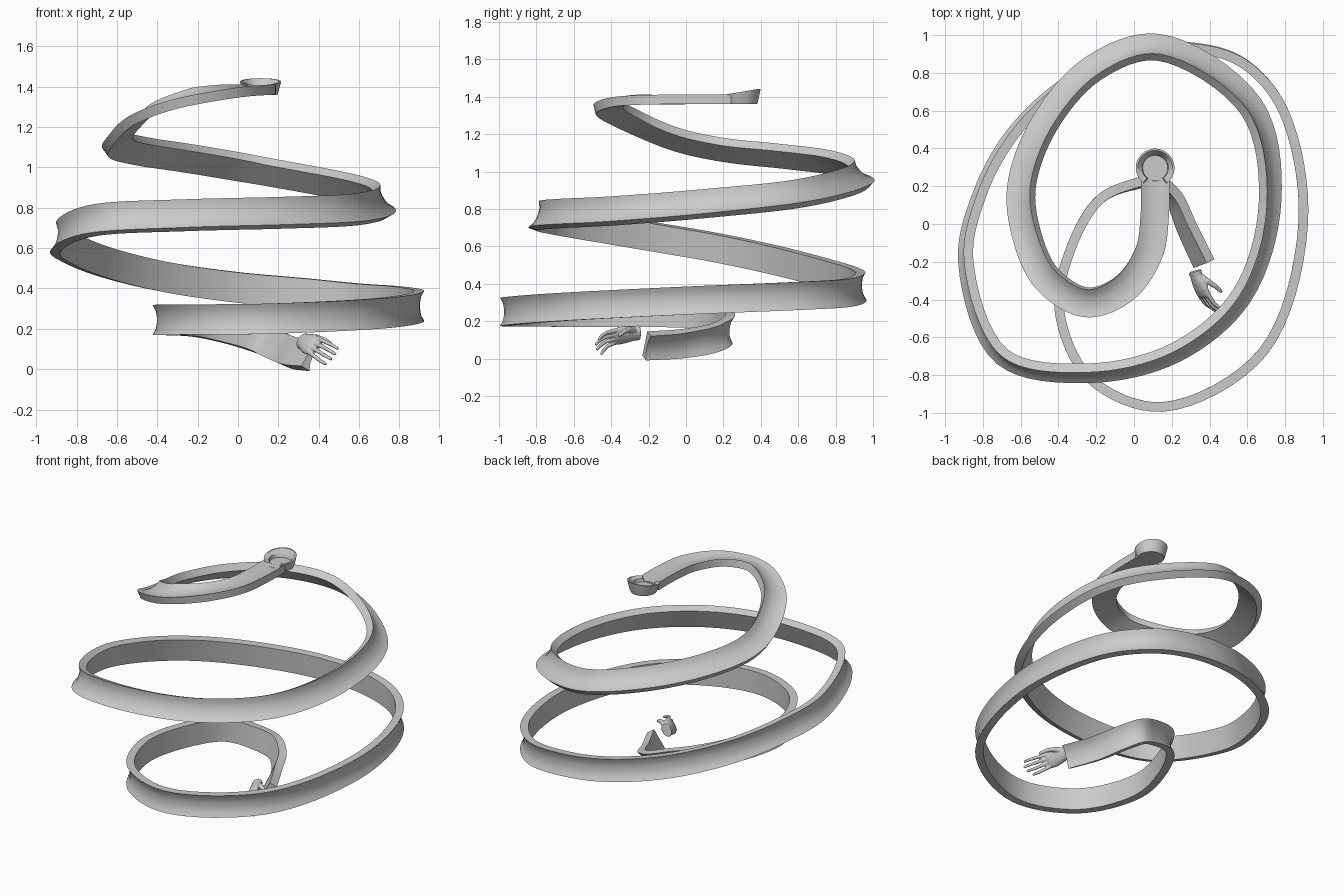
import bpy, bmesh, math
from mathutils import Vector

if "Cube" in bpy.data.objects:
    bpy.data.objects.remove(bpy.data.objects["Cube"])


def make(name, verts, faces, angle=30):
    me = bpy.data.meshes.new(name)
    me.from_pydata([tuple(v) for v in verts], [], faces)
    bm = bmesh.new()
    bm.from_mesh(me)
    bmesh.ops.recalc_face_normals(bm, faces=bm.faces)
    bm.to_mesh(me)
    bm.free()
    ob = bpy.data.objects.new(name, me)
    bpy.context.collection.objects.link(ob)
    bpy.ops.object.select_all(action='DESELECT')
    ob.select_set(True)
    bpy.context.view_layer.objects.active = ob
    bpy.ops.object.shade_smooth_by_angle(angle=math.radians(angle))
    return ob


def loft(rings, base=0):
    # skin equal-sized rings, capped at both ends
    n = len(rings[0])
    verts = [v for r in rings for v in r]
    faces = [tuple(base + k for k in range(n)),
             tuple(base + (len(rings) - 1) * n + k for k in range(n))]
    for i in range(len(rings) - 1):
        for k in range(n):
            a, b = base + i * n + k, base + i * n + (k + 1) % n
            faces.append((a, b, b + n, a + n))
    return verts, faces


def spline(pts, steps):
    # centripetal Catmull-Rom through the points
    P = [Vector(p) for p in pts]
    P = [2 * P[0] - P[1]] + P + [2 * P[-1] - P[-2]]
    out = []
    for i in range(1, len(P) - 2):
        a, b, c, d = P[i - 1:i + 3]
        t1 = max((b - a).xyz.length, 1e-4) ** .5
        t2 = t1 + max((c - b).xyz.length, 1e-4) ** .5
        t3 = t2 + max((d - c).xyz.length, 1e-4) ** .5
        for s in range(steps):
            t = t1 + (t2 - t1) * s / steps
            A1 = a + (b - a) * (t / t1)
            A2 = b + (c - b) * ((t - t1) / (t2 - t1))
            A3 = c + (d - c) * ((t - t2) / (t3 - t2))
            B1 = A1 + (A2 - A1) * (t / t2)
            B2 = A2 + (A3 - A2) * ((t - t1) / (t3 - t1))
            out.append(B1 + (B2 - B1) * ((t - t1) / (t2 - t1)))
    return out + [P[-2]]


# Spiral ribbon: x, y, z and twist in degrees along the centre line
path = [
    (.37, -.21, .068, -30), (.28, -.02, .08, -26), (.205, .15, .11, -18),
    (.12, .225, .15, -8), (0, .21, .19, -3), (-.18, .13, .232, 0),
    (-.33, -.12, .243, 0), (-.395, -.45, .244, 0), (-.235, -.815, .246, 0),
    (.15, -.968, .25, 0), (.68, -.68, .275, 0), (.895, 0, .31, 0),
    (.79, .6, .335, 0), (.58, .85, .35, 1), (.33, .93, .375, 2),
    (0, .91, .405, 4), (-.35, .75, .455, 6), (-.64, .48, .525, 8),
    (-.82, .15, .595, 9), (-.89, -.2, .655, 12), (-.7, -.7, .74, 18),
    (-.25, -.79, .763, 22), (.22, -.68, .775, 24), (.57, -.38, .79, 26),
    (.72, .12, .83, 30), (.62, .62, .885, 38), (.13, .935, .98, 45),
    (-.22, .82, 1.04, 48), (-.48, .52, 1.08, 50), (-.595, .2, 1.115, 54),
    (-.57, -.05, 1.17, 60), (-.46, -.29, 1.27, 68), (-.25, -.415, 1.345, 76),
    (-.05, -.34, 1.377, 85), (.08, -.15, 1.384, 90), (.11, .05, 1.385, 90),
    (.113, .24, 1.385, 90)]
# flat inside, hollowed outside
section = [(-.025, -.075), (.026, -.075), (.010, -.045), (.005, -.015),
           (.005, .015), (.010, .045), (.026, .075), (-.025, .075)]
line = spline(path, 8)
rings = []
for i, p in enumerate(line):
    T = (line[min(i + 1, len(line) - 1)] - line[max(i - 1, 0)]).xyz.normalized()
    out = Vector((T.y, -T.x, 0)).normalized()
    up = out.cross(T)
    c, s = math.cos(math.radians(p.w)), math.sin(math.radians(p.w))
    rings.append([p.xyz + (out * c + up * s) * u + (up * c - out * s) * v
                  for u, v in section])
make("spiral_ribbon", *loft(rings))

# Dished end cup with a rim that opens toward the ribbon
N = 64
cx, cy = .112, .297
prof = []
for k in range(N):
    a = 2 * math.pi * k / N
    gap = math.cos(a + math.pi / 2) > math.cos(math.radians(38))
    top = 1.392 if gap else 1.41 + .016 * (1 + math.sin(a))
    prof.append([(cx + r * math.cos(a), cy + r * math.sin(a), z) for r, z in
                 ((.001, 1.36), (.082, 1.36), (.088, 1.375), (.102, top),
                  (.092, top), (.07, min(top, 1.41)), (.066, 1.388), (.001, 1.388))])
make("end_cup", *loft([[prof[k][j] for k in range(N)] for j in range(8)]))

# Hand: axes are forward, across the knuckles, toward the palm
F = Vector((.32, -.93, -.12)).normalized()
W = Vector((.5, .2, .85))
W = (W - F * W.dot(F)).normalized()
NN = W.cross(F)
wrist = Vector((.322, -.25, .138))
hv, hf = [], []


def limb(stations):
    # each station: forward, across, palmward, half width, half thickness
    pts = [wrist + F * a + W * b + NN * c for a, b, c, _, _ in stations]
    rs = []
    for i, (p, st) in enumerate(zip(pts, stations)):
        T = (pts[min(i + 1, len(pts) - 1)] - pts[max(i - 1, 0)]).normalized()
        side = (W - T * W.dot(T)).normalized()
        nor = side.cross(T)
        rs.append([p + side * st[3] * math.cos(q) + nor * st[4] * math.sin(q)
                   for q in (2 * math.pi * k / 14 for k in range(14))])
    v, f = loft(rs, len(hv))
    hv.extend(v)
    hf.extend(f)


limb([(0, 0, 0, .044, .031), (.025, 0, 0, .042, .029), (.06, 0, 0, .05, .028),
      (.10, 0, .002, .056, .025), (.135, 0, .006, .054, .02), (.15, 0, .008, .044, .012)])
for b, ln, spread in ((.040, .125, .006), (.014, .14, .002), (-.013, .13, -.003), (-.039, .10, -.01)):
    limb([(.11, b, .003, .012, .012), (.145, b, .008, .0125, .0125),
          (.145 + ln * .4, b + spread * .5, .022, .0105, .0105),
          (.145 + ln * .72, b + spread, .05, .0095, .0095),
          (.145 + ln * .93, b + spread, .078, .008, .008),
          (.145 + ln * .97, b + spread, .084, .004, .004)])
# thumb
limb([(.03, .022, .006, .018, .018), (.07, .048, .025, .016, .016),
      (.11, .058, .055, .012, .012), (.145, .056, .078, .010, .010),
      (.153, .055, .083, .005, .005)])
hand = make("hand", hv, hf, 60)
fuse = hand.modifiers.new("fuse", 'REMESH')
fuse.mode = 'VOXEL'
fuse.voxel_size = .004
fuse.use_smooth_shade = True
relax = hand.modifiers.new("relax", 'SMOOTH')
relax.factor = .5
relax.iterations = 3
